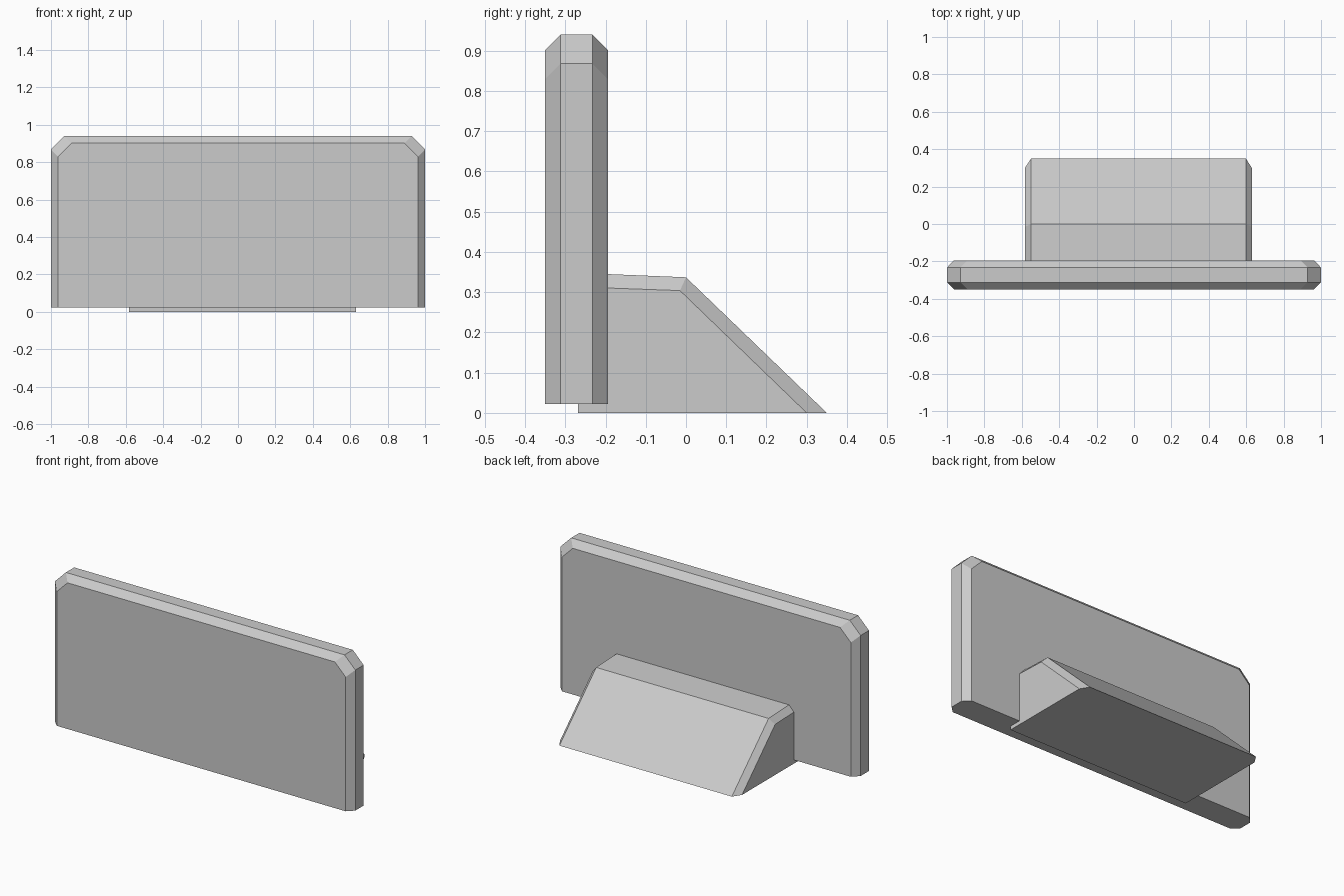
import bpy
import bmesh

cube = bpy.data.objects.get("Cube")
if cube:
    bpy.data.objects.remove(cube, do_unlink=True)

grey = bpy.data.materials.new("light_grey")
grey.use_nodes = True
colour = (0.6, 0.6, 0.6, 1)
grey.diffuse_color = colour
grey.node_tree.nodes["Principled BSDF"].inputs["Base Color"].default_value = colour


def loft(name, sections):
    """Bridge matching cross-sections and cap both ends."""
    bm = bmesh.new()
    rings = [[bm.verts.new(p) for p in ring] for ring in sections]
    for a, b in zip(rings, rings[1:]):
        for i in range(len(a)):
            j = (i + 1) % len(a)
            bm.faces.new((a[i], a[j], b[j], b[i]))
    bm.faces.new(rings[0])
    bm.faces.new(rings[-1])
    bmesh.ops.recalc_face_normals(bm, faces=bm.faces)
    mesh = bpy.data.meshes.new(name)
    bm.to_mesh(mesh)
    bm.free()
    mesh.materials.append(grey)
    obj = bpy.data.objects.new(name, mesh)
    bpy.context.collection.objects.link(obj)
    return obj


def panel_section(y, inset):
    # Clipped top corners, flat bottom edge
    w, top, cut, base = 1 - inset, 0.94 - inset, 0.072, 0.022
    right = [(w, base), (w, top - cut), (w - cut, top)]
    outline = right + [(-x, z) for x, z in reversed(right)]
    return [(x, y, z) for x, z in outline]


# Upright panel with chamfered sides and top
loft("upright_panel", [panel_section(y, inset) for y, inset in
                       ((-0.35, 0.038), (-0.312, 0), (-0.233, 0), (-0.194, 0.038))])

# Rear support wedge with chamfered end caps, slightly off centre
side = [(-0.268, 0), (0.3, 0), (-0.015, 0.304), (-0.268, 0.313)]
core = [(-0.268, 0), (0.35, 0), (0, 0.337), (-0.268, 0.348)]
loft("rear_support", [[(x, y, z) for y, z in outline] for x, outline in
                      ((-0.583, side), (-0.55, core), (0.598, core), (0.63, side))])
